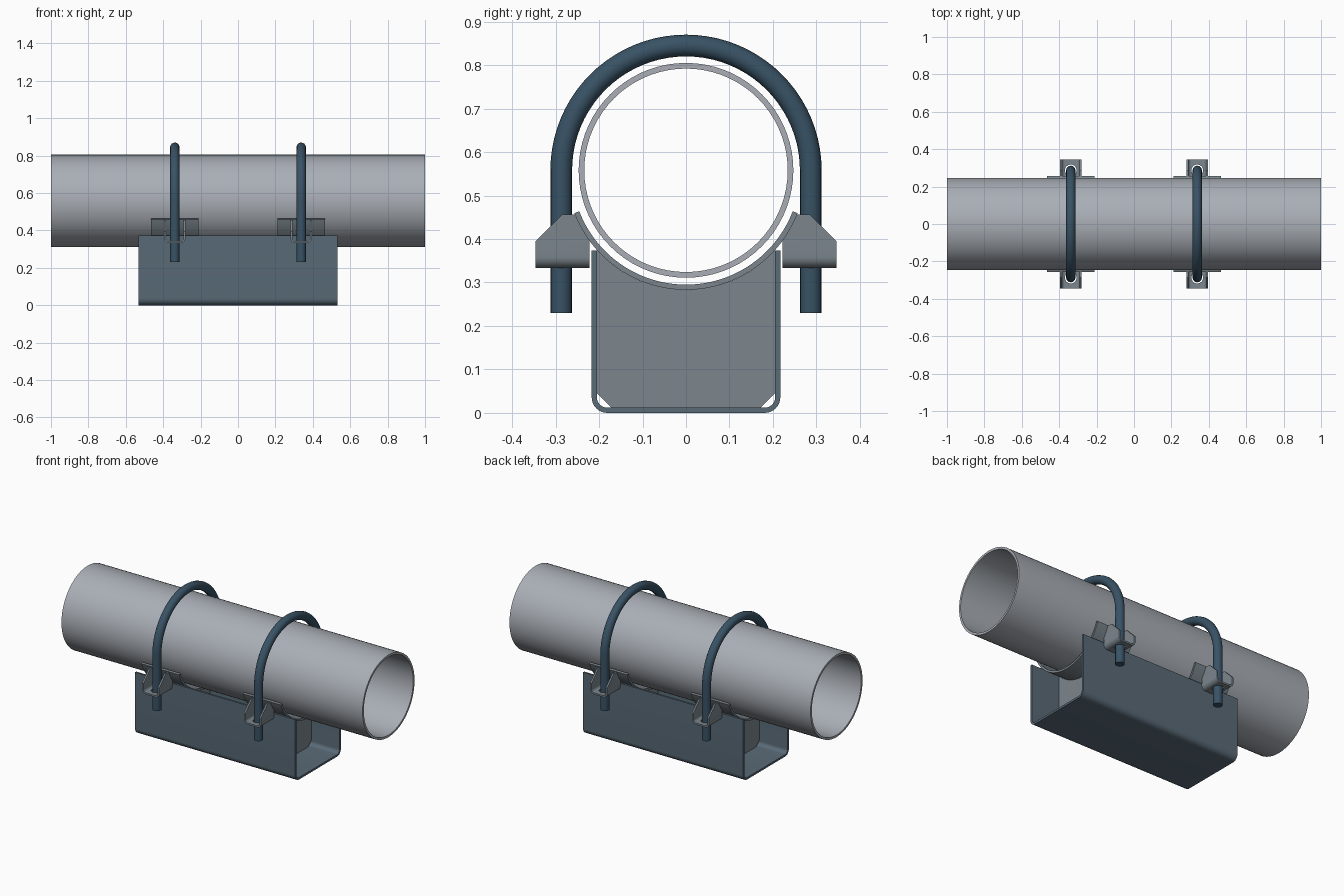
import bpy, bmesh
from math import sin, cos, pi, radians, sqrt

if "Cube" in bpy.data.objects:
    bpy.data.objects.remove(bpy.data.objects["Cube"])

PIPE_Z, BOLT_X, BOLT_R = 0.558, 0.338, 0.287   # pipe axis height, clamp station, bolt bend radius


def material(name, rgb):
    m = bpy.data.materials.new(name)
    m.diffuse_color = (*rgb, 1)
    m.use_nodes = True
    m.node_tree.nodes["Principled BSDF"].inputs["Base Color"].default_value = m.diffuse_color
    return m


steel = material("pipe_steel", (0.40, 0.43, 0.47))
plate = material("plate_grey", (0.20, 0.24, 0.27))
blue = material("channel_blue_grey", (0.10, 0.145, 0.185))
dark = material("bolt_dark_blue", (0.04, 0.085, 0.13))


def arc(cx, cz, r, a0, a1, n):
    return [(cx + r * cos(radians(a0 + (a1 - a0) * i / n)),
             cz + r * sin(radians(a0 + (a1 - a0) * i / n))) for i in range(n + 1)]


def u_profile(w, z0, z1, r, t, cx=0):
    """Bent sheet U section: half width w, outer bend radius r, thickness t."""
    def side(w, z0, r):
        return ([(cx - w, z1)] + arc(cx - w + r, z0 + r, r, 180, 270, 8)
                + arc(cx + w - r, z0 + r, r, 270, 360, 8) + [(cx + w, z1)])
    return side(w, z0, r) + side(w - t, z0 + t, r - t)[::-1]


def prism(name, pts, axis, a, b, mat=None):
    """Extrude a profile of (horizontal, z) points along x or y from a to b."""
    bm = bmesh.new()
    place = (lambda p, d: (d, p[0], p[1])) if axis == 'x' else (lambda p, d: (p[0], d, p[1]))
    face = bm.faces.new([bm.verts.new(place(p, a)) for p in pts])
    ext = bmesh.ops.extrude_face_region(bm, geom=[face])
    move = (b - a, 0, 0) if axis == 'x' else (0, b - a, 0)
    bmesh.ops.translate(bm, vec=move, verts=[v for v in ext['geom'] if isinstance(v, bmesh.types.BMVert)])
    bmesh.ops.recalc_face_normals(bm, faces=bm.faces)
    me = bpy.data.meshes.new(name)
    bm.to_mesh(me)
    bm.free()
    ob = bpy.data.objects.new(name, me)
    bpy.context.collection.objects.link(ob)
    if mat:
        me.materials.append(mat)
    return ob


def activate(ob):
    bpy.ops.object.select_all(action='DESELECT')
    ob.select_set(True)
    bpy.context.view_layer.objects.active = ob


def boolean(ob, cutter, op):
    m = ob.modifiers.new("cut", 'BOOLEAN')
    m.operation, m.solver, m.object = op, 'EXACT', cutter
    activate(ob)
    bpy.ops.object.modifier_apply(modifier=m.name)
    bpy.data.objects.remove(cutter)


def finish(ob, mx=False, my=False):
    activate(ob)
    bpy.ops.object.shade_smooth_by_angle(angle=radians(30))
    if mx or my:
        m = ob.modifiers.new("mirror", 'MIRROR')
        m.use_axis = (mx, my, False)
        m.use_mirror_merge = False


# pipe: open tube with wall thickness
bpy.ops.mesh.primitive_cylinder_add(vertices=72, radius=0.247, depth=2, end_fill_type='NOTHING',
                                    location=(0, 0, PIPE_Z), rotation=(0, pi / 2, 0))
pipe = bpy.context.object
pipe.name = "pipe"
pipe.data.materials.append(steel)
wall = pipe.modifiers.new("wall", 'SOLIDIFY')
wall.thickness, wall.offset = 0.013, -1
bpy.ops.object.modifier_apply(modifier="wall")
finish(pipe)

# base channel
finish(prism("base_channel", u_profile(0.217, 0, 0.373, 0.036, 0.012), 'x', -0.532, 0.532, blue))

# curved saddle plates under the pipe
saddle = arc(0, PIPE_Z, 0.275, 201, 339, 40) + arc(0, PIPE_Z, 0.263, 339, 201, 40)
finish(prism("saddle_plate", saddle, 'x', BOLT_X - 0.126, BOLT_X + 0.126, plate), mx=True)

# gusset plates inside the channel, with clipped lower corners
half = [(0.172, 0.012), (0.205, 0.045)]
gusset = ([(-y, z) for y, z in half[::-1]] + half
          + arc(0, PIPE_Z, 0.275, 318, 222, 30))
finish(prism("gusset_plate", gusset, 'x', BOLT_X - 0.008, BOLT_X + 0.008, plate), mx=True)

# clamp brackets: U-bent sheet trimmed to the side outline, drilled for the bolt
bracket = prism("clamp_bracket", u_profile(0.057, 0.333, 0.47, 0.026, 0.01, BOLT_X), 'y', 0.2, 0.36, plate)
outline = ([(0.222, 0.32), (0.346, 0.32), (0.346, 0.395), (0.285, 0.456)]
           + arc(0, PIPE_Z, 0.275, 338.2, 324, 8))
boolean(bracket, prism("outline_cutter", outline, 'x', BOLT_X - 0.1, BOLT_X + 0.1), 'INTERSECT')
bpy.ops.mesh.primitive_cylinder_add(vertices=32, radius=0.031, depth=0.1, location=(BOLT_X, BOLT_R, 0.333))
boolean(bracket, bpy.context.object, 'DIFFERENCE')
finish(bracket, mx=True, my=True)

# U-bolts: round rod swept along legs and a half circle
path = [(BOLT_R, 0.23)] + arc(0, PIPE_Z, BOLT_R, 0, 180, 40) + [(-BOLT_R, 0.23)]
curve = bpy.data.curves.new("u_bolt", 'CURVE')
curve.dimensions = '3D'
spline = curve.splines.new('POLY')
spline.points.add(len(path) - 1)
for pt, (y, z) in zip(spline.points, path):
    pt.co = (BOLT_X, y, z, 1)
curve.bevel_depth, curve.bevel_resolution, curve.use_fill_caps = 0.025, 6, True
curve.materials.append(dark)
bolt = bpy.data.objects.new("u_bolt", curve)
bpy.context.collection.objects.link(bolt)
activate(bolt)
bpy.ops.object.convert(target='MESH')
finish(bpy.context.object, mx=True)
